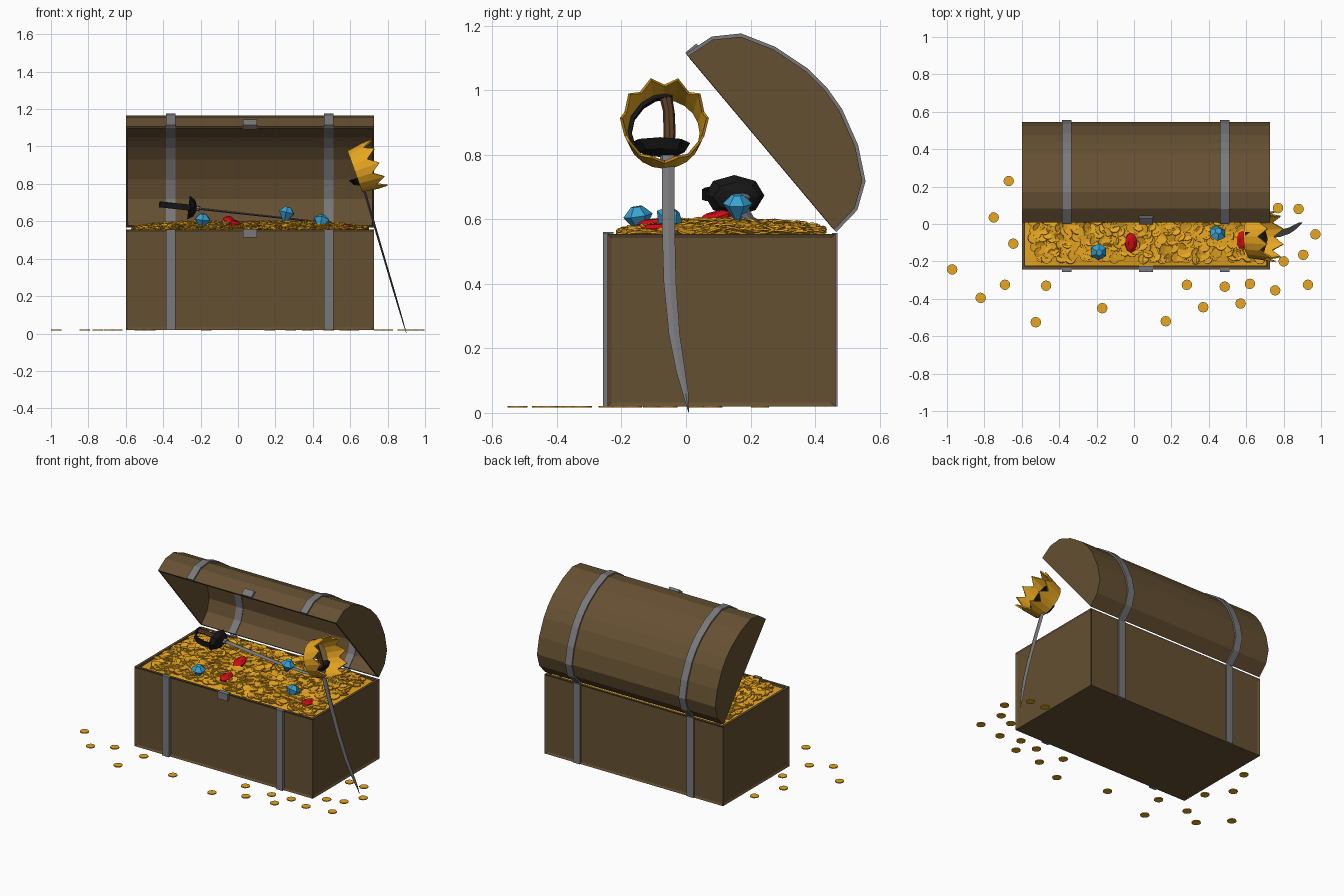
import bpy, bmesh, math, random
from mathutils import Vector, Matrix, Euler

if "Cube" in bpy.data.objects:
    bpy.data.objects.remove(bpy.data.objects["Cube"])

random.seed(7)


def material(name, rgb):
    m = bpy.data.materials.new(name)
    m.diffuse_color = (*rgb, 1)
    m.use_nodes = True
    m.node_tree.nodes["Principled BSDF"].inputs["Base Color"].default_value = m.diffuse_color
    return m


WOOD = material("wood", (0.13, 0.08, 0.032))
STEEL = material("steel", (0.19, 0.19, 0.2))
GOLD = material("gold", (0.80, 0.38, 0.015))
BLACK = material("black_iron", (0.008, 0.008, 0.008))
BLUE = material("blue_gem", (0.04, 0.36, 0.65))
RED = material("red_gem", (0.62, 0.004, 0.008))
GRIP = material("grip_leather", (0.10, 0.045, 0.02))


def finish(name, bm, mat, thick=0):
    bmesh.ops.recalc_face_normals(bm, faces=bm.faces)
    me = bpy.data.meshes.new(name)
    bm.to_mesh(me)
    bm.free()
    me.materials.append(mat)
    ob = bpy.data.objects.new(name, me)
    bpy.context.collection.objects.link(ob)
    if thick:
        mod = ob.modifiers.new("thickness", 'SOLIDIFY')
        mod.thickness, mod.offset, mod.use_even_offset = thick, 0, True
    return ob


def frame(origin, length_axis, width_axis=(0, 1, 0)):
    l, w = Vector(length_axis).normalized(), Vector(width_axis).normalized()
    m = Matrix((w.cross(l), w, l)).transposed().to_4x4()
    m.translation = origin
    return m


def box(name, lo, hi, mat, m=Matrix()):
    bm = bmesh.new()
    lo, hi = Vector(lo), Vector(hi)
    bmesh.ops.create_cube(bm, size=1, matrix=m @ Matrix.Translation((lo + hi) / 2)
                          @ Matrix.Diagonal((*(hi - lo), 1)))
    return finish(name, bm, mat)


def ribbon(name, pts, x0, x1, thick, m, mat, caps=False):
    """Sheet following a profile, extruded along local x and thickened."""
    bm = bmesh.new()
    a, b = [[bm.verts.new(m @ Vector((x, *p))) for p in pts] for x in (x0, x1)]
    for i in range(len(pts) - 1):
        bm.faces.new((a[i], a[i + 1], b[i + 1], b[i]))
    if caps:
        bm.faces.new(a)
        bm.faces.new(b)
    return finish(name, bm, mat, thick)


def loft(name, rings, sides, m, mat):
    """Closed body through elliptical rings (height, centre, y radius, x radius)."""
    bm = bmesh.new()
    loops = []
    for l, c, rw, rt in rings:
        ang = [2 * math.pi * i / sides for i in range(sides)]
        loops.append([bm.verts.new(m @ Vector((rt * math.sin(t), c + rw * math.cos(t), l))) for t in ang])
    for p, q in zip(loops, loops[1:]):
        for i in range(sides):
            j = (i + 1) % sides
            bm.faces.new((p[i], p[j], q[j], q[i]))
    bm.faces.new(loops[0])
    bm.faces.new(loops[-1])
    return finish(name, bm, mat)


# Chest body: framed side panels and a hollow inside
X0, X1, Y0, Y1, Z0, Z1 = -0.6, 0.727, -0.243, 0.463, 0.02, 0.555
CX = (X0 + X1) / 2
bm = bmesh.new()
bmesh.ops.create_cube(bm, size=1, matrix=Matrix.Translation((CX, (Y0 + Y1) / 2, (Z0 + Z1) / 2))
                      @ Matrix.Diagonal((X1 - X0, Y1 - Y0, Z1 - Z0, 1)))
bm.normal_update()
sides = [f for f in bm.faces if abs(f.normal.z) < 0.5]
top = [f for f in bm.faces if f.normal.z > 0.5]
bmesh.ops.inset_individual(bm, faces=sides, thickness=0.018, depth=-0.006)
bmesh.ops.inset_individual(bm, faces=top, thickness=0.024)
bmesh.ops.translate(bm, verts=bmesh.ops.extrude_discrete_faces(bm, faces=top)["faces"][0].verts,
                    vec=(0, 0, -0.48))
finish("chest_body", bm, WOOD)

# Open lid: arched shell in a frame running from hinge to lip
hinge, lip = Vector((0, 0.465, 0.56)), Vector((0, 0.0, 1.113))
U = (lip - hinge).normalized()
LID = frame(hinge, Vector((1, 0, 0)).cross(U) * -1, U)
if LID.col[2].y < 0:
    LID = frame(hinge, Vector((1, 0, 0)).cross(U), U)
SX = 1 if LID.col[0].x > 0 else -1
SPAN = (lip - hinge).length
half = [(0, 0), (0.01, 0.095), (0.06, 0.17), (0.16, 0.225), (0.28, 0.26)]
arch = half + [(SPAN / 2, 0.267)] + [(SPAN - a, h) for a, h in reversed(half)]


def inner(d):
    k, c = 1 - d / 0.267, SPAN / 2
    return [(c + (a - c) * (1 - d / c), h * k) for a, h in arch]


ribbon("lid", inner(0.016), SX * (X0 + 0.006), SX * (X1 - 0.006), 0.012, LID, WOOD, caps=True)

# Iron straps on lid and body, and the latch plates
for side, s in (("left", -1), ("right", 1)):
    x = CX + s * 0.4225
    ribbon("lid_strap_" + side, inner(0.013), SX * (x - 0.025), SX * (x + 0.025), 0.026, LID, STEEL)
    box("front_strap_" + side, (x - 0.025, -0.257, Z0), (x + 0.025, -0.235, Z1 + 0.002), STEEL)
    box("back_strap_" + side, (x - 0.025, 0.452, Z0), (x + 0.025, 0.47, Z1 + 0.002), STEEL)
box("latch_body", (CX - 0.037, -0.257, 0.513), (CX + 0.037, -0.225, 0.56), STEEL)
box("latch_lid", (SX * CX - 0.037, SPAN - 0.03, 0.0), (SX * CX + 0.037, SPAN + 0.004, 0.045), STEEL, LID)


# Treasure: a low mound covered with coins
def mound(x, y):
    u, v = (x - CX) / 0.66, (y - 0.13) / 0.37
    return 0.545 + 0.043 * max(0, 1 - u ** 4) * max(0, 1 - v * v)


bm = bmesh.new()
bmesh.ops.create_grid(bm, x_segments=24, y_segments=14, size=0.5,
                      matrix=Matrix.Translation((CX, 0.11, 0)) @ Matrix.Diagonal((1.29, 0.67, 1, 1)))
for v in bm.verts:
    v.co.z = mound(v.co.x, v.co.y) - 0.006
finish("treasure_mound", bm, GOLD)


def add_coin(bm, pos, rot=(0, 0, 0)):
    bmesh.ops.create_cone(bm, cap_ends=True, segments=12, radius1=0.028, radius2=0.028, depth=0.006,
                          matrix=Matrix.Translation(pos) @ Euler(rot).to_matrix().to_4x4())


bm = bmesh.new()
for i in range(1000):
    x, y = random.uniform(-0.548, 0.675), random.uniform(-0.19, 0.41)
    add_coin(bm, (x, y, mound(x, y) + random.uniform(0, 0.008)),
             (random.gauss(0, 0.2), random.gauss(0, 0.2), random.uniform(0, 6)))
finish("coin_heap", bm, GOLD)

# Coins scattered on the ground
bm = bmesh.new()
for x, y in [(-.67, .23), (-.75, .035), (-.645, -.105), (-.972, -.243), (-.82, -.395), (-.69, -.325),
             (-.47, -.33), (-.525, -.525), (-.17, -.45), (.17, -.52), (.283, -.325), (.37, -.445),
             (.485, -.335), (.57, -.425), (.62, -.32), (.755, -.355), (.93, -.325), (.905, -.165),
             (.80, -.2), (.97, -.055), (.88, .08), (.77, .085)]:
    add_coin(bm, (x, y, 0.019))
finish("ground_coins", bm, GOLD)

# Cut blue gems and polished red stones
for i, (x, y, z, rx, ry) in enumerate([(-.19, -.147, .6, .15, .1), (.445, -.055, .595, -.1, .5),
                                       (.258, .16, .637, .2, -.1)]):
    m = Matrix.Translation((x, y, z)) @ Euler((rx, ry, i)).to_matrix().to_4x4()
    loft(f"blue_gem_{i}", [(-.055, 0, .001, .001), (.012, 0, .046, .046), (.04, 0, .018, .018)], 6, m, BLUE)
for i, (x, y, z, rx, ry) in enumerate([(-.016, -.1, .583, .1, .1), (-.05, .09, .604, .25, .2),
                                       (.58, -.088, .567, 0, .1)]):
    m = Matrix.Translation((x, y, z)) @ Euler((rx, ry, 0)).to_matrix().to_4x4()
    loft(f"red_gem_{i}", [(-.018, 0, .03, .016), (-.007, 0, .053, .032), (.007, 0, .053, .032),
                          (.018, 0, .03, .016)], 10, m, RED)


# Curved swords: blade, collar, cup guard, grip and knuckle bow
def sword(tag, m):
    loft("blade_" + tag, [(0, .063, .001, .001), (.06, .054, .009, .003), (.13, .039, .014, .004),
                          (.25, .019, .017, .005), (.42, .005, .019, .005), (.62, 0, .02, .006),
                          (.84, 0, .02, .006)], 4, m, STEEL)
    loft("collar_" + tag, [(.81, 0, .025, .014), (.835, 0, .025, .014)], 8, m, STEEL)
    loft("guard_" + tag, [(.828, 0, .025, .02), (.84, -.02, .07, .045), (.87, -.025, .093, .064),
                          (.865, -.025, .085, .056), (.85, -.02, .05, .03)], 8, m, BLACK)
    loft("grip_" + tag, [(.845, 0, .017, .013), (.9, .004, .019, .015), (.97, .002, .018, .014),
                         (1.02, -.008, .02, .015)], 8, m, GRIP)
    ribbon("knuckle_bow_" + tag, [(-.108, .86), (-.12, .9), (-.11, .95), (-.08, .99), (-.04, 1.015),
                                  (.012, 1.022)], -.016, .016, .012, m, BLACK)


sword("leaning", frame((0.9, -0.055, 0.002), (-.283, 0, .959)))
sword("buried", frame((0.6, 0.175, 0.578), (-.994, 0, .11)))

# Crown hung on the leaning sword
m = frame((0.625, -0.067, 0.867), (.94, 0, .335))
bm = bmesh.new()
N = 20
rows = [[], [], []]
for i in range(N):
    t = 2 * math.pi * i / N
    r_top, l_top = (.134, .14) if i % 2 == 0 else (.126, .085)
    for row, r, l in zip(rows, (.113, .119, r_top), (0, .045, l_top)):
        row.append(bm.verts.new(m @ Vector((r * math.sin(t), r * math.cos(t), l))))
for p, q in zip(rows, rows[1:]):
    for i in range(N):
        j = (i + 1) % N
        bm.faces.new((p[i], p[j], q[j], q[i]))
finish("crown", bm, GOLD, 0.008)
